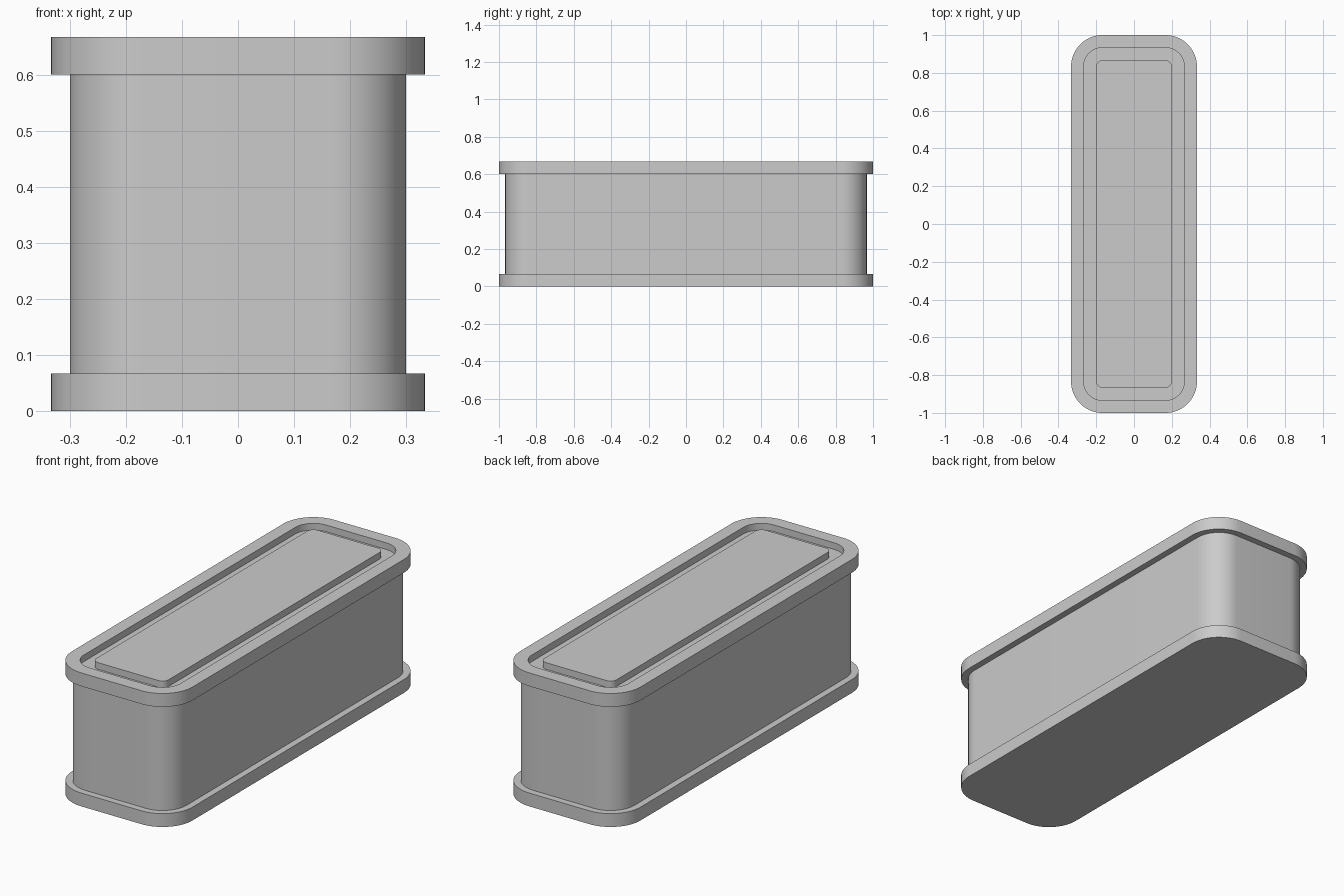
import bpy, bmesh, math

if "Cube" in bpy.data.objects:
    bpy.data.objects.remove(bpy.data.objects["Cube"])

U = 1 / 15                      # wall module: flange height and rim width
HALF_X, HALF_Y, RADIUS = 5 * U, 1.0, 2.5 * U
SEGMENTS = 16                   # per rounded corner


def rounded_ring(bm, inset, z):
    """Ring of vertices around a rounded rectangle, shrunk evenly by inset."""
    r = RADIUS - inset
    cx, cy = HALF_X - RADIUS, HALF_Y - RADIUS
    ring = []
    for i, (sx, sy) in enumerate([(1, 1), (-1, 1), (-1, -1), (1, -1)]):
        for k in range(SEGMENTS + 1):
            a = math.pi / 2 * (i + k / SEGMENTS)
            ring.append(bm.verts.new((sx * cx + r * math.cos(a),
                                      sy * cy + r * math.sin(a), z)))
    return ring


def loft(name, profile):
    """Closed solid from (inset, z) steps, capped at both ends."""
    bm = bmesh.new()
    rings = [rounded_ring(bm, inset, z) for inset, z in profile]
    for a, b in zip(rings, rings[1:]):
        for i in range(len(a)):
            j = (i + 1) % len(a)
            bm.faces.new((a[i], a[j], b[j], b[i]))
    bm.faces.new(rings[0][::-1])
    bm.faces.new(rings[-1])
    bmesh.ops.recalc_face_normals(bm, faces=bm.faces)
    mesh = bpy.data.meshes.new(name)
    bm.to_mesh(mesh)
    bm.free()
    obj = bpy.data.objects.new(name, mesh)
    bpy.context.collection.objects.link(obj)
    bpy.context.view_layer.objects.active = obj
    obj.select_set(True)
    bpy.ops.object.shade_smooth_by_angle(angle=math.radians(30))
    obj.select_set(False)
    return obj


loft("flanged_box", [
    (0, 0), (0, U),                     # base flange
    (U / 2, U), (U / 2, 9 * U),         # recessed body wall
    (0, 9 * U), (0, 10 * U),            # top rim
    (U, 10 * U), (U, 9.5 * U),          # groove inner wall
    (2 * U, 9.5 * U), (2 * U, 10 * U),  # groove floor and raised panel
])
